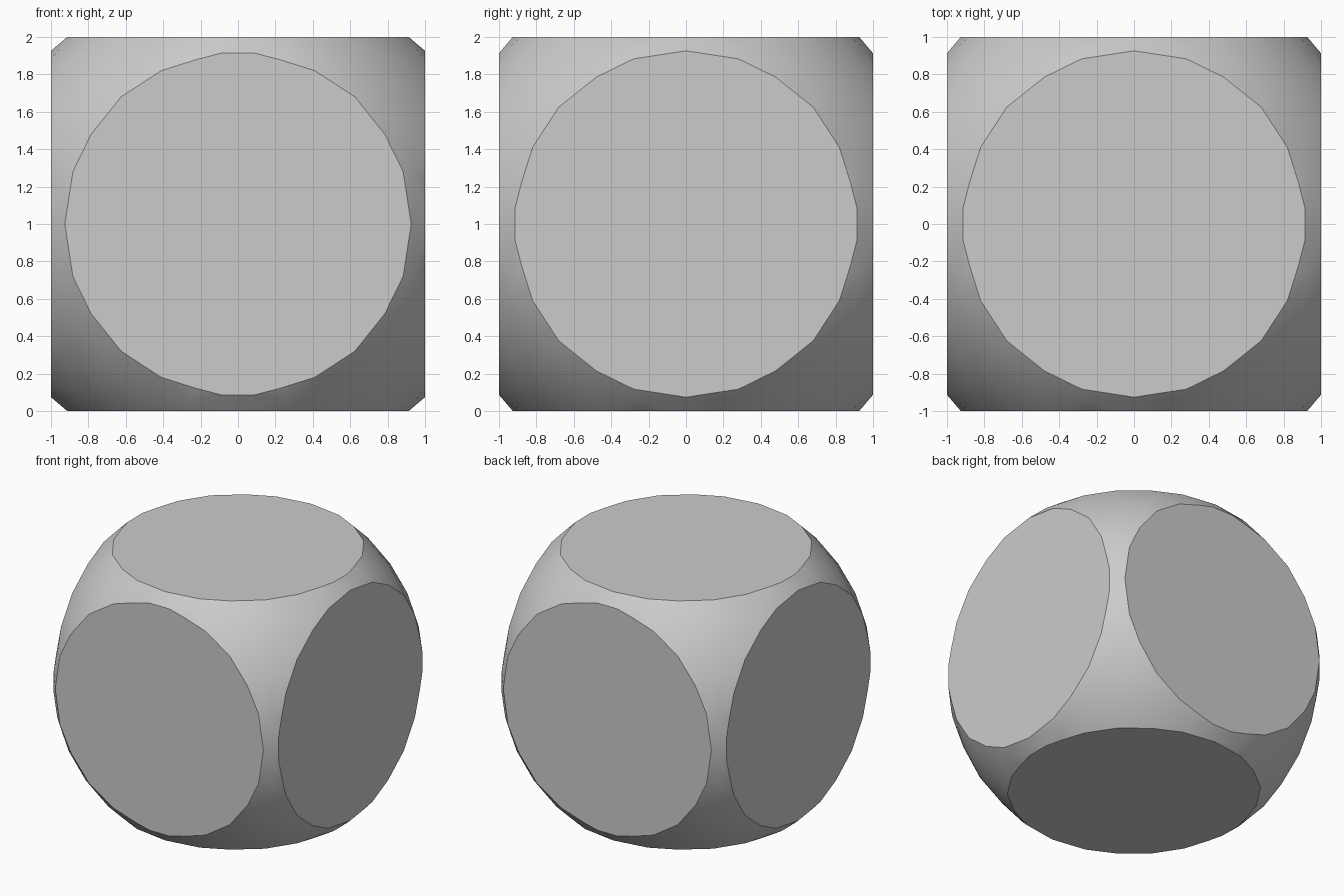
import bpy, bmesh, math
from itertools import product, permutations
from mathutils import Vector

if "Cube" in bpy.data.objects:
    bpy.data.objects.remove(bpy.data.objects["Cube"])

R = 1.362  # radius of the ball before its six sides are cut flat

# One quarter of the flat disc outline, and directions filling one rounded corner
quarter = [(0, .926), (.28, .883), (.48, .785), (.68, .625),
           (.82, .41), (.88, .22), (.913, .09)]
corner = [(1, 1, 1), (1, 1, .6), (1, 1, .28), (1, .75, .75)]

points = set()
for sx, sy, sz in product((-1, 1), repeat=3):
    # Flat discs on the three axes, turned cyclically
    for a, b in quarter:
        p = (a, b, 1)
        for k in range(3):
            q = (p[-k % 3], p[(1 - k) % 3], p[(2 - k) % 3])
            points.add((q[0] * sx + 0.0, q[1] * sy + 0.0, q[2] * sz + 0.0))
    # Rounded corner surface
    for c in corner:
        for d in set(permutations(c)):
            v = Vector((d[0] * sx, d[1] * sy, d[2] * sz)).normalized() * R
            points.add(tuple(v))

# Skin the points and merge each disc into a single flat face
bm = bmesh.new()
for p in sorted(points):
    bm.verts.new(p)
bmesh.ops.convex_hull(bm, input=bm.verts[:])
bmesh.ops.delete(bm, geom=[v for v in bm.verts if not v.link_faces], context='VERTS')
bmesh.ops.dissolve_limit(bm, angle_limit=math.radians(0.5),
                         verts=bm.verts[:], edges=bm.edges[:])
bmesh.ops.recalc_face_normals(bm, faces=bm.faces[:])
bmesh.ops.translate(bm, verts=bm.verts[:], vec=(0, 0, 1))

mesh = bpy.data.meshes.new("rounded_cube")
bm.to_mesh(mesh)
bm.free()
ob = bpy.data.objects.new("rounded_cube", mesh)
bpy.context.collection.objects.link(ob)
bpy.context.view_layer.objects.active = ob
ob.select_set(True)
bpy.ops.object.shade_smooth_by_angle(angle=math.radians(30))
